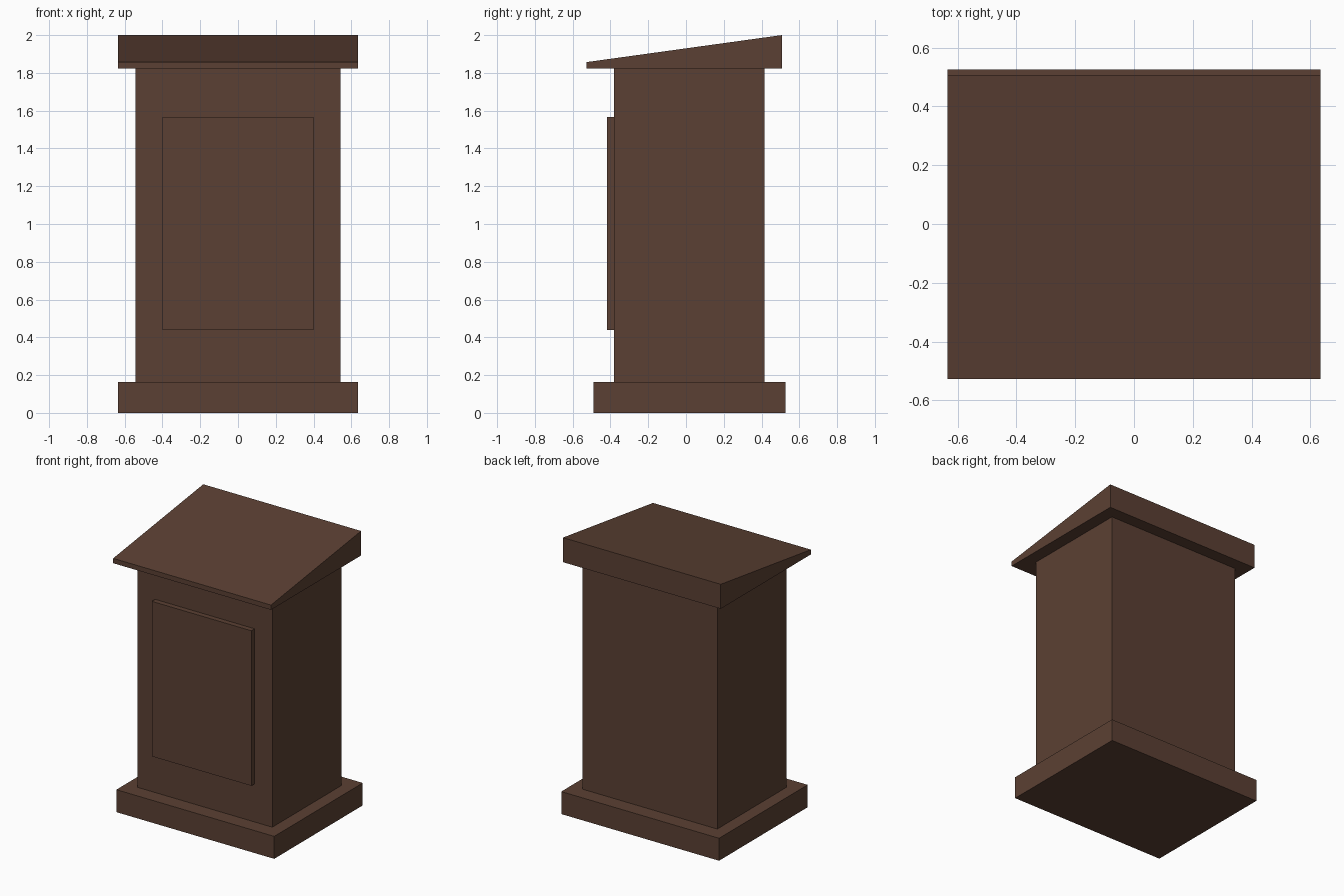
import bpy

if "Cube" in bpy.data.objects:
    bpy.data.objects.remove(bpy.data.objects["Cube"])

# Single dark wood colour
wood = bpy.data.materials.new("dark_brown_wood")
wood.diffuse_color = (0.105, 0.051, 0.033, 1)
wood.use_nodes = True
wood.node_tree.nodes["Principled BSDF"].inputs["Base Color"].default_value = wood.diffuse_color


def extrude_x(name, profile, half):
    """Solid made from a (y, z) profile spanning -half..half in x."""
    n = len(profile)
    verts = [(x, y, z) for x in (-half, half) for y, z in profile]
    faces = [tuple(reversed(range(n))), tuple(range(n, 2 * n))]
    faces += [(i, (i + 1) % n, n + (i + 1) % n, n + i) for i in range(n)]
    mesh = bpy.data.meshes.new(name)
    mesh.from_pydata(verts, [], faces)
    mesh.materials.append(wood)
    obj = bpy.data.objects.new(name, mesh)
    bpy.context.collection.objects.link(obj)
    return obj


def box(name, half, y0, y1, z0, z1):
    return extrude_x(name, [(y0, z0), (y1, z0), (y1, z1), (y0, z1)], half)


# Plinth, column and raised front panel
box("base", 0.634, -0.49, 0.526, 0.0, 0.163)
box("body", 0.542, -0.38, 0.415, 0.163, 1.822)
box("front_panel", 0.40, -0.418, -0.38, 0.44, 1.566)

# Sloping reading desk
extrude_x("slanted_top", [(-0.527, 1.822), (0.507, 1.822), (0.507, 2.0), (-0.527, 1.857)], 0.634)
